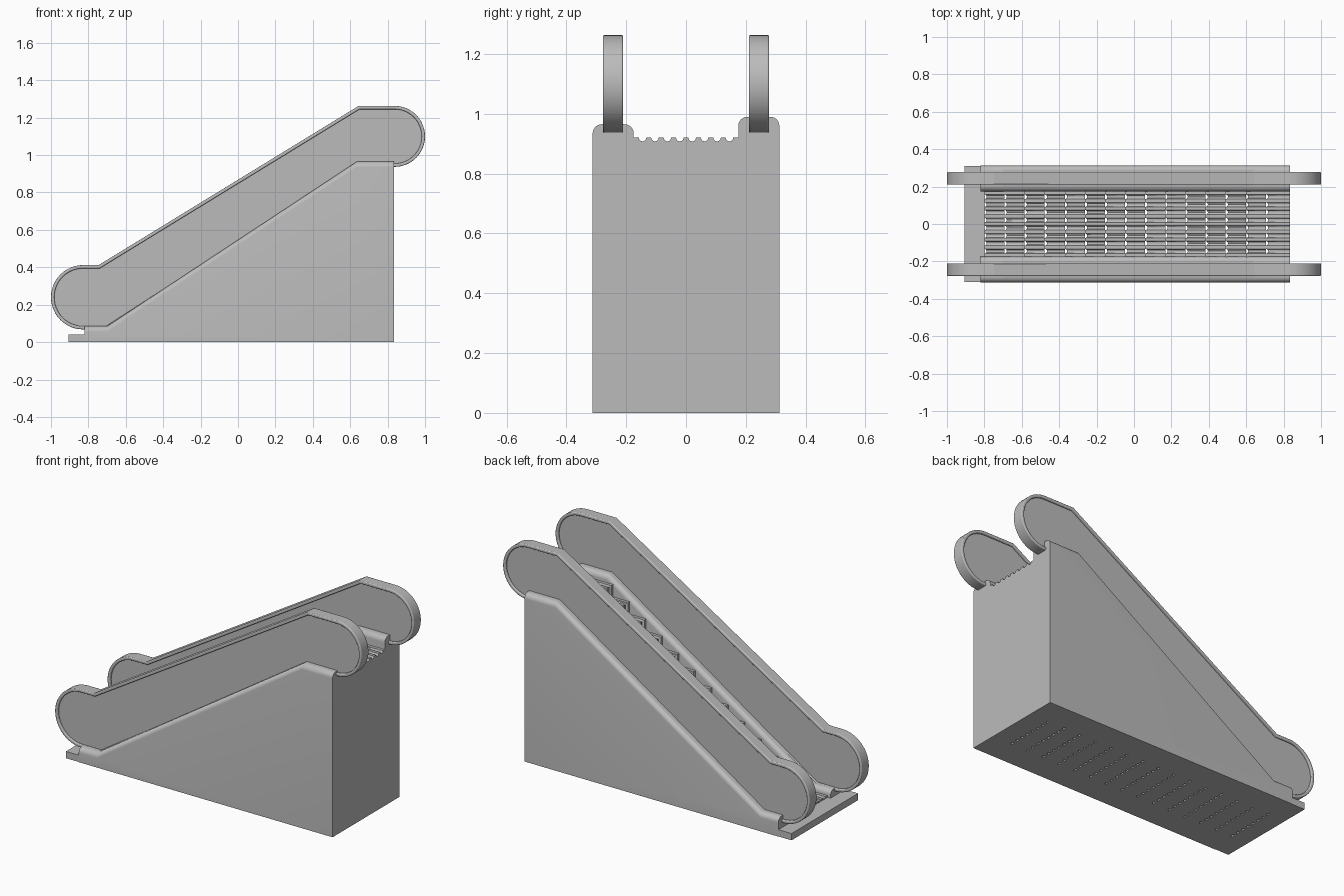
import bpy, bmesh, math

cube = bpy.data.objects.get("Cube")
if cube:
    bpy.data.objects.remove(cube, do_unlink=True)

grey = bpy.data.materials.new("plain grey")
grey.use_nodes = True
COLOUR = (0.5, 0.5, 0.5, 1)
grey.diffuse_color = COLOUR
grey.node_tree.nodes["Principled BSDF"].inputs["Base Color"].default_value = COLOUR


def finish(name, bm, bevel=0):
    bmesh.ops.recalc_face_normals(bm, faces=bm.faces)
    mesh = bpy.data.meshes.new(name)
    bm.to_mesh(mesh)
    bm.free()
    mesh.materials.append(grey)
    ob = bpy.data.objects.new(name, mesh)
    bpy.context.collection.objects.link(ob)
    if bevel:
        mod = ob.modifiers.new("soft edges", "BEVEL")
        mod.width, mod.segments, mod.limit_method = bevel, 3, "ANGLE"
        mod.angle_limit = math.radians(50)
    bpy.ops.object.select_all(action="DESELECT")
    ob.select_set(True)
    bpy.context.view_layer.objects.active = ob
    bpy.ops.object.shade_smooth_by_angle(angle=math.radians(30))
    return ob


def loft(name, section, rails):
    """Sweep a (y, depth) section round a closed loop of (x, z, x pull, z pull) rails."""
    bm = bmesh.new()
    rings = [[bm.verts.new((x + kx * d, y, z - kz * d)) for x, z, kx, kz in rails]
             for y, d in section]
    n = len(rails)
    for a, b in zip(rings, rings[1:]):
        for i in range(n):
            j = (i + 1) % n
            bm.faces.new((a[i], a[j], b[j], b[i]))
    bm.faces.new(rings[0])
    bm.faces.new(rings[-1])
    return finish(name, bm)


# Floor plate at the entry
loft("entry_plate", [(-0.31, 0), (0.31, 0)],
     [(x, z, 0, 0) for x, z in ((-0.905, 0), (-0.905, 0.04), (-0.8, 0.04), (-0.8, 0))])

# Side walls with rounded top edges
R = 0.03
arc = [math.radians(a) for a in range(0, 91, 15)]
INNER, OUTER = 0.175, 0.312
wall_section = [(INNER + R - R * math.cos(a), R - R * math.sin(a)) for a in arc]
wall_section += [(OUTER - R + R * math.sin(a), R - R * math.cos(a)) for a in arc]
for name, side, lift in (("right_wall", -1, 0), ("left_wall", 1, 0.025)):
    top = [(-0.82, 0.085), (-0.7, 0.085), (0.635, 0.965), (0.835, 0.965)]
    rails = [(-0.82, 0, 0, 0)] + [(x, z + lift, 0, 1) for x, z in top] + [(0.835, 0, 0, 0)]
    loft(name, [(side * y, d) for y, d in wall_section], rails)

# Steps with scalloped grooves over tread and riser
PITCH, GROOVE, COUNT = 0.0415, 0.0125, 15
step_section = [(-INNER - 0.005, 0)]
for k in range(8):
    centre = (k - 3.5) * PITCH
    for i in range(7):
        a = math.pi * i / 6
        step_section.append((centre - GROOVE * math.cos(a), GROOVE * math.sin(a)))
step_section.append((INNER + 0.005, 0))
for s in range(COUNT):
    x0 = -0.8 + 0.1075 * s
    x1 = x0 + 0.1075 if s < COUNT - 1 else 0.835
    h = min(max(0.05 + 0.0725 * (s - 1), 0.05), 0.92)
    loft(f"step_{s + 1}", step_section,
         [(x0, 0, 1, 0), (x0, h, 1, 1), (x1, h, 0, 1), (x1, 0, 0, 0)])


# Balustrades: a recessed panel inside a handrail loop
def outline(inset):
    k = 0.28 * inset
    lr, rr = 0.172 - inset, 0.163 - inset
    pts = []
    for i in range(25):
        a = math.radians(270 - 7.5 * i)
        pts.append((-0.828 + lr * math.cos(a), 0.24 + lr * math.sin(a)))
    pts += [(-0.745 + k, 0.412 - inset), (0.645 + k, 1.263 - inset)]
    for i in range(25):
        a = math.radians(90 - 7.5 * i)
        pts.append((0.837 + rr * math.cos(a), 1.1 + rr * math.sin(a)))
    pts += [(0.645 - k, 0.937 + inset), (-0.7 - k, 0.068 + inset)]
    return pts


def extrude(bm, y0, y1):
    for v in bm.verts:
        v.co.y = y0
    out = bmesh.ops.extrude_face_region(bm, geom=bm.faces[:])
    for v in out["geom"]:
        if isinstance(v, bmesh.types.BMVert):
            v.co.y = y1


RIM = 0.018
for name, side in (("right", -1), ("left", 1)):
    bm = bmesh.new()
    bm.faces.new([bm.verts.new((x, 0, z)) for x, z in outline(RIM - 0.002)])
    extrude(bm, side * 0.222, side * 0.266)
    finish(name + "_panel", bm)

    bm = bmesh.new()
    outer = [bm.verts.new((x, 0, z)) for x, z in outline(0)]
    inner = [bm.verts.new((x, 0, z)) for x, z in outline(RIM)]
    for i in range(len(outer)):
        bm.faces.new((outer[i - 1], outer[i], inner[i], inner[i - 1]))
    extrude(bm, side * 0.21, side * 0.278)
    finish(name + "_handrail", bm, bevel=0.005)
